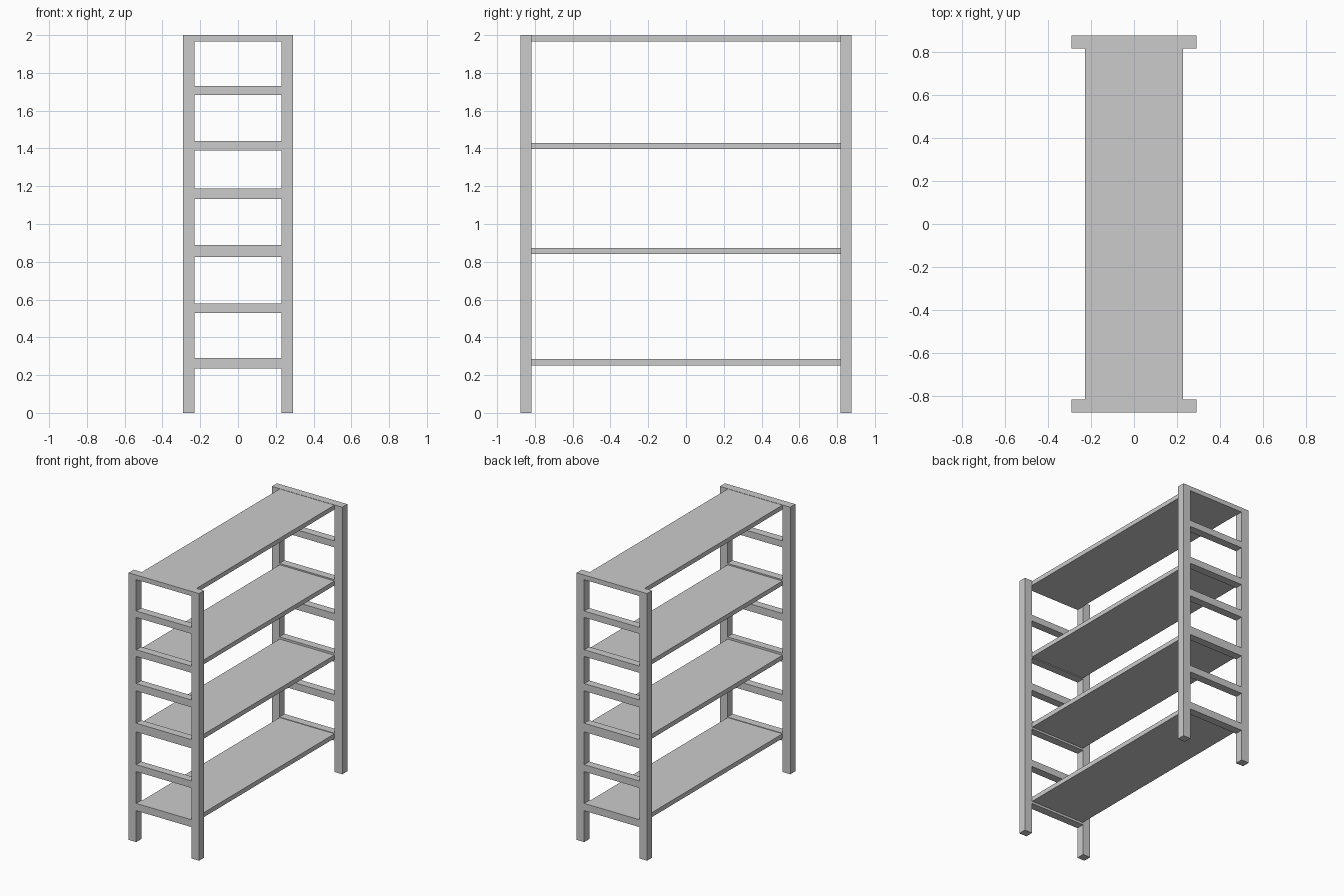
import bpy

if "Cube" in bpy.data.objects:
    bpy.data.objects.remove(bpy.data.objects["Cube"])


def box(name, x, y, z):
    """Axis-aligned box from (min, max) ranges."""
    lo_hi = (x, y, z)
    bpy.ops.mesh.primitive_cube_add(size=1, location=[(a + b) / 2 for a, b in lo_hi])
    ob = bpy.context.object
    ob.name = name
    ob.scale = [b - a for a, b in lo_hi]
    bpy.ops.object.transform_apply(location=False, rotation=False, scale=True)
    return ob


OUT_X, IN_X = 0.292, 0.229
OUT_Y, IN_Y = 0.877, 0.817

# Height ranges of the ladder rungs and of the shelves
RUNGS = [(0.235, 0.29), (0.528, 0.58), (0.825, 0.89), (1.132, 1.187),
         (1.39, 1.44), (1.682, 1.73), (1.965, 2.0)]
SHELVES = [(0.252, 0.286), (0.84, 0.874), (1.397, 1.43), (1.965, 1.998)]

for end, ys in (("front", (-OUT_Y, -IN_Y)), ("back", (IN_Y, OUT_Y))):
    # Corner posts
    box(end + "_left_post", (-OUT_X, -IN_X), ys, (0, 2))
    box(end + "_right_post", (IN_X, OUT_X), ys, (0, 2))
    # Ladder rungs between the posts
    for i, zs in enumerate(RUNGS):
        box(f"{end}_rung_{i + 1}", (-IN_X, IN_X), ys, zs)

# Long shelves between the ladder ends
for i, zs in enumerate(SHELVES):
    box(f"shelf_{i + 1}", (-0.227, 0.227), (-IN_Y, IN_Y), zs)
